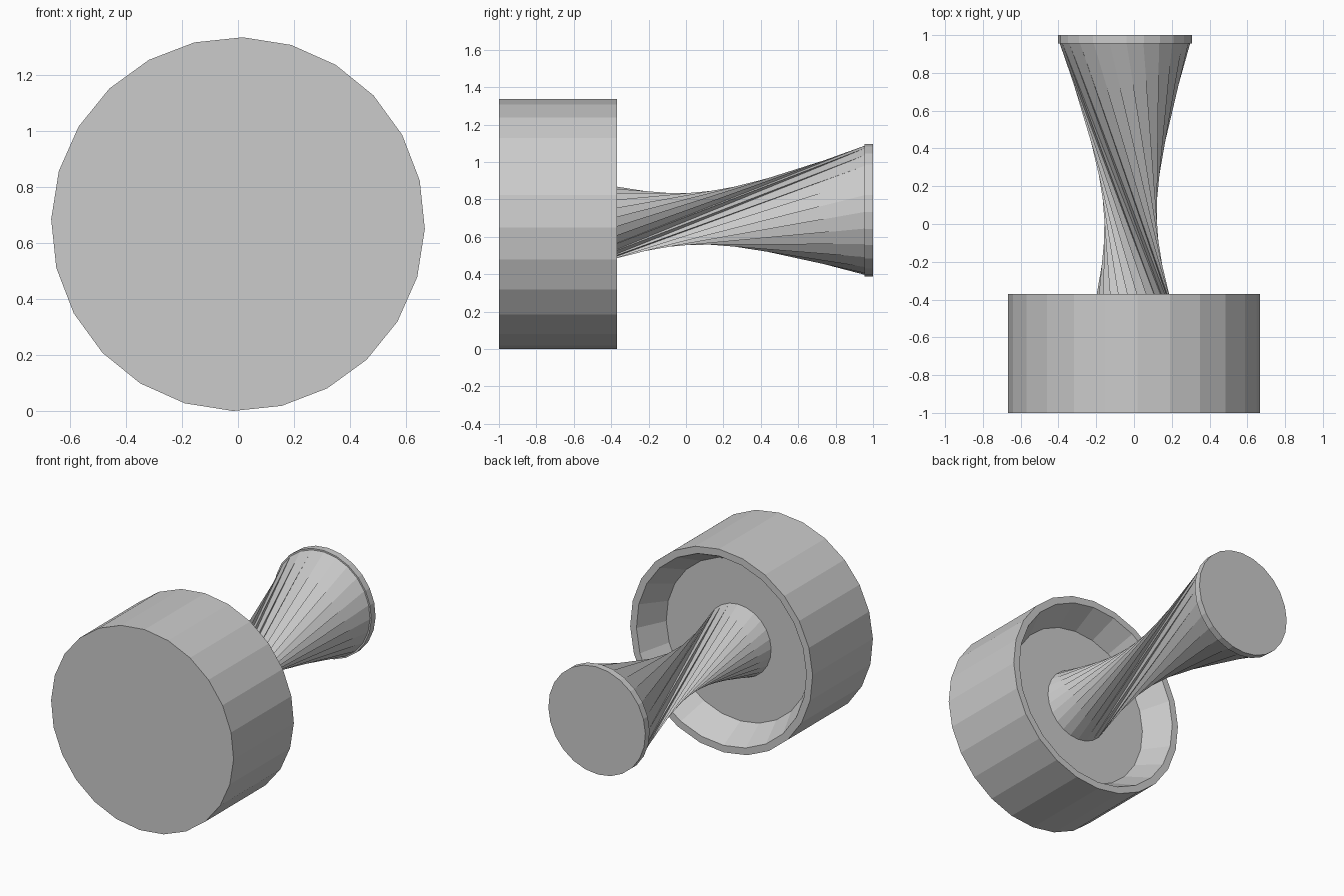
import bpy, bmesh
from math import cos, sin, radians

if "Cube" in bpy.data.objects:
    bpy.data.objects.remove(bpy.data.objects["Cube"])

SIDES = 24


def ring(bm, x, y, z, r, angle):
    """Circle of vertices facing along y."""
    return [bm.verts.new((x + r * cos(radians(angle + i * 360 / SIDES)), y,
                          z + r * sin(radians(angle + i * 360 / SIDES))))
            for i in range(SIDES)]


def loft(name, sections, twisted=False):
    """Skin a list of (x, y, z, radius, angle) rings and cap both ends."""
    bm = bmesh.new()
    rings = [ring(bm, *s) for s in sections]
    for a, b in zip(rings, rings[1:]):
        for i in range(SIDES):
            j = (i + 1) % SIDES
            if twisted:
                bm.faces.new((a[i], a[j], b[j]))
                bm.faces.new((a[i], b[j], b[i]))
            else:
                bm.faces.new((a[i], a[j], b[j], b[i]))
    bm.faces.new(rings[0])
    bm.faces.new(rings[-1])
    bmesh.ops.recalc_face_normals(bm, faces=bm.faces)
    mesh = bpy.data.meshes.new(name)
    bm.to_mesh(mesh)
    bm.free()
    obj = bpy.data.objects.new(name, mesh)
    bpy.context.collection.objects.link(obj)
    return obj


# Wide cup with a shallow tapered recess at the back
cz = 0.668
loft("cup", [(0, y, cz, r, -1.5) for y, r in
             ((-1, 0.668), (-0.37, 0.668), (-0.37, 0.622), (-0.55, 0.53))])

# Twisted stem, slightly off axis, rising from the recess floor
ex, ez = -0.048, 0.742
loft("twisted_stem", [(0, -0.55, cz, 0.238, -1.5),
                      (ex, 0.955, ez, 0.345, 118.5)], twisted=True)

# Thin end disc
loft("end_disc", [(ex, y, ez, 0.355, -1.5) for y in (0.955, 1.0)])
